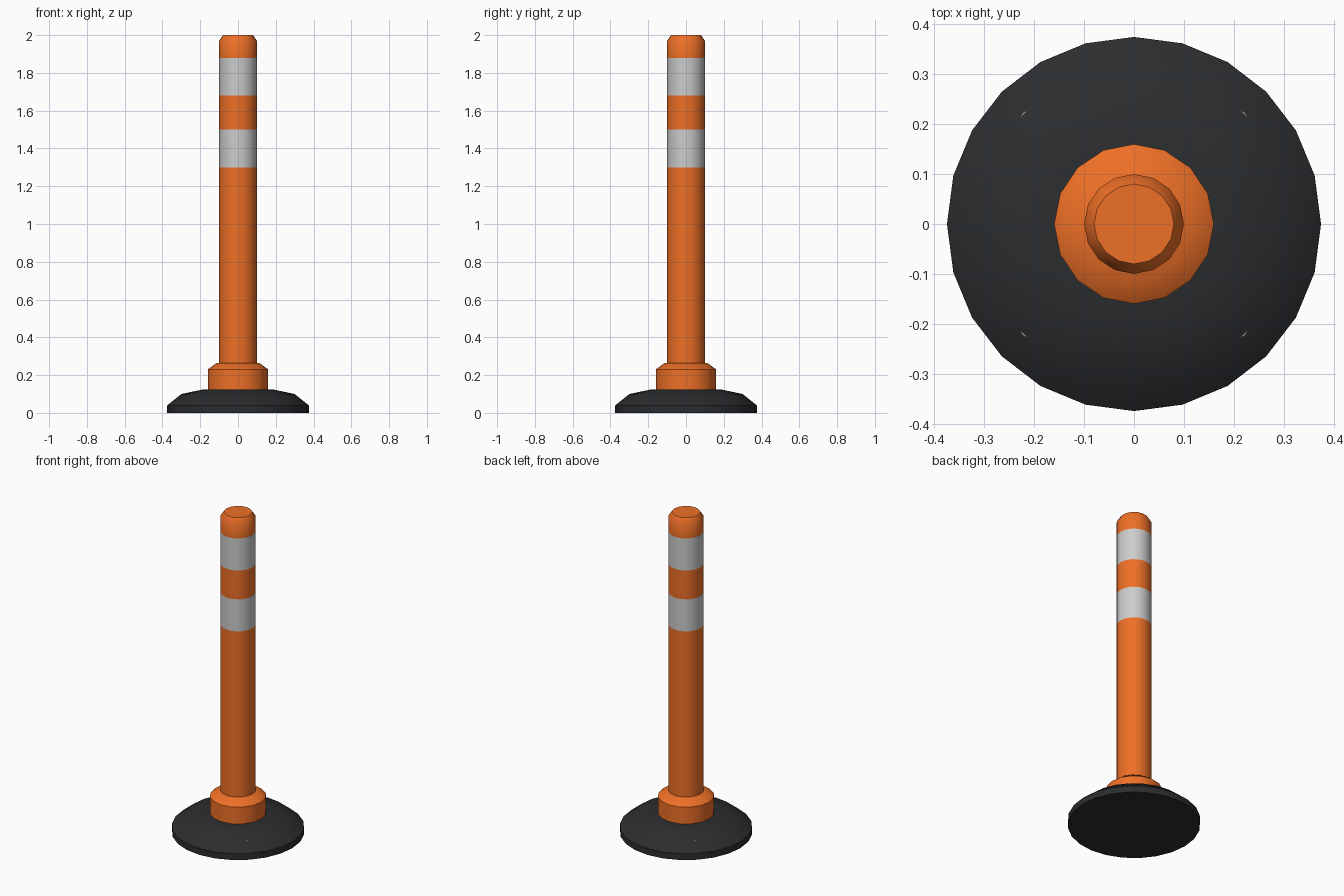
import bpy, bmesh
from math import cos, sin, pi, radians

if "Cube" in bpy.data.objects:
    bpy.data.objects.remove(bpy.data.objects["Cube"])


def material(name, rgb):
    m = bpy.data.materials.new(name)
    m.diffuse_color = (*rgb, 1)
    m.use_nodes = True
    m.node_tree.nodes["Principled BSDF"].inputs["Base Color"].default_value = m.diffuse_color
    return m


orange = material("orange_plastic", (0.85, 0.16, 0.02))
white = material("reflective_white", (0.6, 0.6, 0.6))
rubber = material("black_rubber", (0.024, 0.026, 0.028))
steel = material("bolt_steel", (0.4, 0.4, 0.4))


def lathe(name, profile, sides, mats, bands=(), loc=(0, 0, 0), turn=0):
    """Closed solid of revolution; band i gets material slot 1."""
    bm = bmesh.new()
    rings = [[bm.verts.new((r * cos(turn + 2 * pi * k / sides),
                            r * sin(turn + 2 * pi * k / sides), z))
              for k in range(sides)] for r, z in profile]
    for i, (a, b) in enumerate(zip(rings, rings[1:])):
        for k in range(sides):
            n = (k + 1) % sides
            f = bm.faces.new((a[k], a[n], b[n], b[k]))
            f.material_index = 1 if i in bands else 0
    bm.faces.new(rings[0][::-1])
    bm.faces.new(rings[-1])
    mesh = bpy.data.meshes.new(name)
    bm.to_mesh(mesh)
    bm.free()
    for m in mats:
        mesh.materials.append(m)
    ob = bpy.data.objects.new(name, mesh)
    ob.location = loc
    bpy.context.collection.objects.link(ob)
    bpy.ops.object.select_all(action='DESELECT')
    ob.select_set(True)
    bpy.context.view_layer.objects.active = ob
    bpy.ops.object.shade_smooth_by_angle(angle=radians(38))
    return ob


# Rubber foot
lathe("base", [(0.375, 0), (0.375, 0.04), (0.30, 0.10), (0.18, 0.125)], 24, [rubber])

# Collar holding the post
lathe("collar", [(0.16, 0.12), (0.16, 0.23), (0.112, 0.265)], 16, [orange])

# Post with two reflective bands and a chamfered top
lathe("post", [(0.10, 0.12), (0.10, 1.30), (0.10, 1.50), (0.10, 1.68),
               (0.10, 1.88), (0.10, 1.97), (0.08, 2.0)],
      16, [orange, white], bands=(1, 3))

# Anchor bolts, almost flush with the foot
for i in range(4):
    a = pi / 4 + i * pi / 2
    lathe(f"anchor_bolt_{i + 1}", [(0.025, 0.06), (0.025, 0.09)], 8, [steel],
          loc=(0.29 * cos(a), 0.29 * sin(a), 0), turn=pi / 4)
